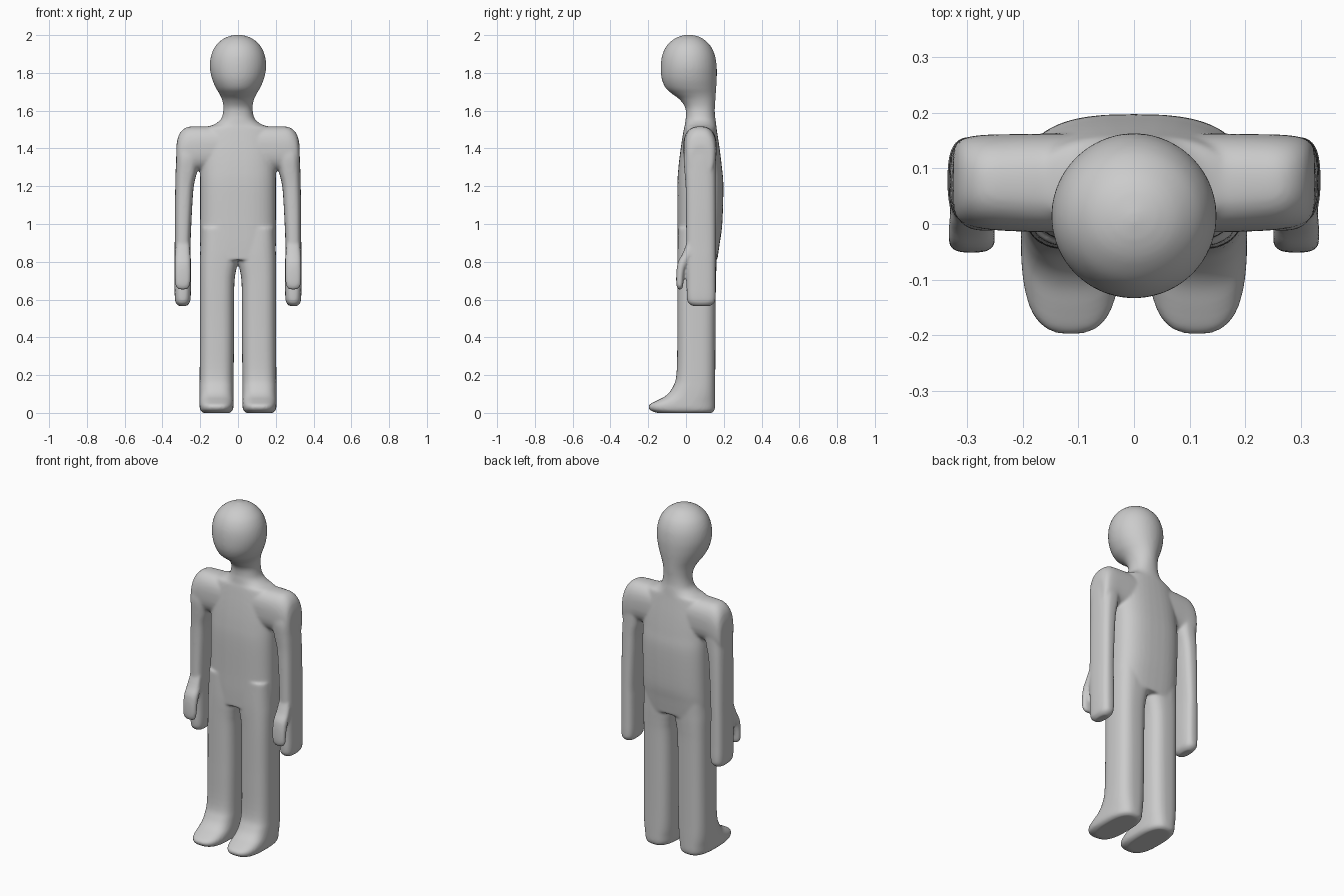
import bpy, bmesh, math

SEGMENTS = 40
STEPS = 5


def spline(p0, p1, p2, p3, t):
    """Catmull-Rom blend of two neighbouring sections."""
    return [0.5 * (2 * b + (c - a) * t + (2 * a - 5 * b + 4 * c - d) * t * t
                   + (3 * b - a - 3 * c + d) * t ** 3)
            for a, b, c, d in zip(p0, p1, p2, p3)]


def loft(bm, sections, side=1, along_x=False):
    """Closed skin through sections (position, u0, u1, v0, v1, squareness)."""
    last = len(sections) - 1
    path = []
    for i in range(last):
        four = [sections[min(max(k, 0), last)] for k in range(i - 1, i + 3)]
        path += [spline(*four, s / STEPS) for s in range(STEPS)]
    path.append(sections[-1])
    rings = []
    for pos, u0, u1, v0, v1, power in path:
        ring = []
        for k in range(SEGMENTS):
            a = 2 * math.pi * k / SEGMENTS
            c, s = math.cos(a), math.sin(a)
            u = (u0 + u1) / 2 + (u1 - u0) / 2 * math.copysign(abs(c) ** (2 / power), c)
            v = (v0 + v1) / 2 + (v1 - v0) / 2 * math.copysign(abs(s) ** (2 / power), s)
            co = (pos, u, v) if along_x else (side * u, v, pos)
            ring.append(bm.verts.new(co))
        rings.append(ring)
    faces = [bm.faces.new(rings[0]), bm.faces.new(rings[-1])]
    for a, b in zip(rings, rings[1:]):
        for k in range(SEGMENTS):
            n = (k + 1) % SEGMENTS
            faces.append(bm.faces.new((a[k], a[n], b[n], b[k])))
    bmesh.ops.recalc_face_normals(bm, faces=faces)


# Head, neck and torso: height, half width, front, back, squareness
trunk = [(z, -w, w, f, b, p) for z, w, f, b, p in [
    (2.002, .012, .000, .024, 2), (1.993, .050, -.035, .066, 2),
    (1.975, .086, -.070, .098, 2), (1.94, .121, -.105, .132, 2),
    (1.89, .143, -.127, .154, 2), (1.83, .149, -.134, .163, 2),
    (1.77, .138, -.129, .163, 2), (1.72, .117, -.108, .160, 2),
    (1.69, .099, -.075, .158, 2), (1.66, .085, -.035, .156, 2),
    (1.62, .077, -.006, .153, 2.1), (1.58, .081, .000, .153, 2.2),
    (1.55, .094, -.003, .157, 2.2), (1.525, .130, -.006, .160, 2.2),
    (1.50, .185, -.012, .163, 2.3), (1.40, .200, -.028, .178, 2.5),
    (1.30, .201, -.040, .190, 2.6), (1.20, .201, -.046, .198, 2.7),
    (1.00, .201, -.046, .192, 2.7), (0.90, .201, -.046, .179, 2.8),
    (0.81, .196, -.044, .166, 2.8)]]

# Shoulder bar: x, front, back, bottom, top, squareness
half_bar = [(.05, -.015, .163, 1.29, 1.517, 2.6), (.15, -.015, .163, 1.285, 1.517, 2.6),
            (.22, -.013, .162, 1.28, 1.517, 2.5), (.265, -.010, .161, 1.26, 1.514, 2.5),
            (.295, -.004, .158, 1.25, 1.497, 2.5), (.315, .006, .150, 1.25, 1.467, 2.5),
            (.326, .025, .135, 1.25, 1.42, 2.5)]
bar = [(-s[0],) + s[1:] for s in reversed(half_bar)] + half_bar

# Arm with mitten hand: height, inner, outer, front, back, squareness
arm = [(1.44, .22, .318, .005, .150, 2.6), (1.36, .205, .327, -.012, .157, 2.7),
       (1.28, .216, .330, -.008, .157, 2.8), (1.20, .234, .332, -.002, .157, 2.8),
       (1.08, .243, .334, .000, .157, 2.8), (0.90, .251, .335, .001, .157, 2.8),
       (0.82, .250, .336, .000, .157, 2.8), (0.70, .249, .336, .003, .157, 2.8),
       (0.62, .250, .335, .004, .157, 2.8), (0.585, .255, .331, .010, .152, 2.7),
       (0.566, .272, .315, .033, .130, 2.5)]

# Thumb, leaning forward off the wrist
thumb = [(0.90, .258, .326, .004, .040, 2.5), (0.84, .252, .333, -.020, .035, 2.5),
         (0.80, .250, .335, -.042, .015, 2.5), (0.755, .250, .335, -.050, -.006, 2.5),
         (0.70, .251, .334, -.052, -.013, 2.5), (0.67, .256, .330, -.049, -.016, 2.4),
         (0.652, .270, .314, -.041, -.023, 2.2)]

# Leg running down into the foot
leg = [(0.98, .02, .195, -.040, .165, 2.8), (0.86, -.004, .200, -.045, .163, 2.8),
       (0.80, .000, .202, -.046, .162, 2.8), (0.74, .013, .202, -.046, .160, 2.8),
       (0.66, .020, .202, -.046, .158, 2.8), (0.40, .021, .202, -.046, .156, 2.8),
       (0.20, .023, .203, -.051, .155, 2.8), (0.13, .023, .204, -.074, .155, 2.8),
       (0.09, .023, .204, -.108, .155, 2.8), (0.065, .023, .204, -.155, .155, 2.8),
       (0.045, .023, .204, -.192, .155, 2.8), (0.028, .024, .203, -.199, .154, 2.8),
       (0.011, .030, .198, -.185, .150, 2.8), (-.001, .045, .182, -.150, .135, 2.7)]

bm = bmesh.new()
loft(bm, trunk)
loft(bm, bar, along_x=True)
for side in (-1, 1):
    for limb in (arm, thumb, leg):
        loft(bm, limb, side)
mesh = bpy.data.meshes.new("body")
bm.to_mesh(mesh)
bm.free()
body = bpy.data.objects.new("body", mesh)
bpy.context.collection.objects.link(body)

# One plain grey for the whole figure
grey = bpy.data.materials.new("plain grey")
grey.diffuse_color = (0.6, 0.6, 0.6, 1)
mesh.materials.append(grey)

# Fuse the parts into one skin and soften the joins
fuse = body.modifiers.new("fuse", 'REMESH')
fuse.mode = 'VOXEL'
fuse.voxel_size = 0.007
fuse.use_smooth_shade = True
soften = body.modifiers.new("soften", 'SMOOTH')
soften.factor = 0.5
soften.iterations = 10
for poly in mesh.polygons:
    poly.use_smooth = True
